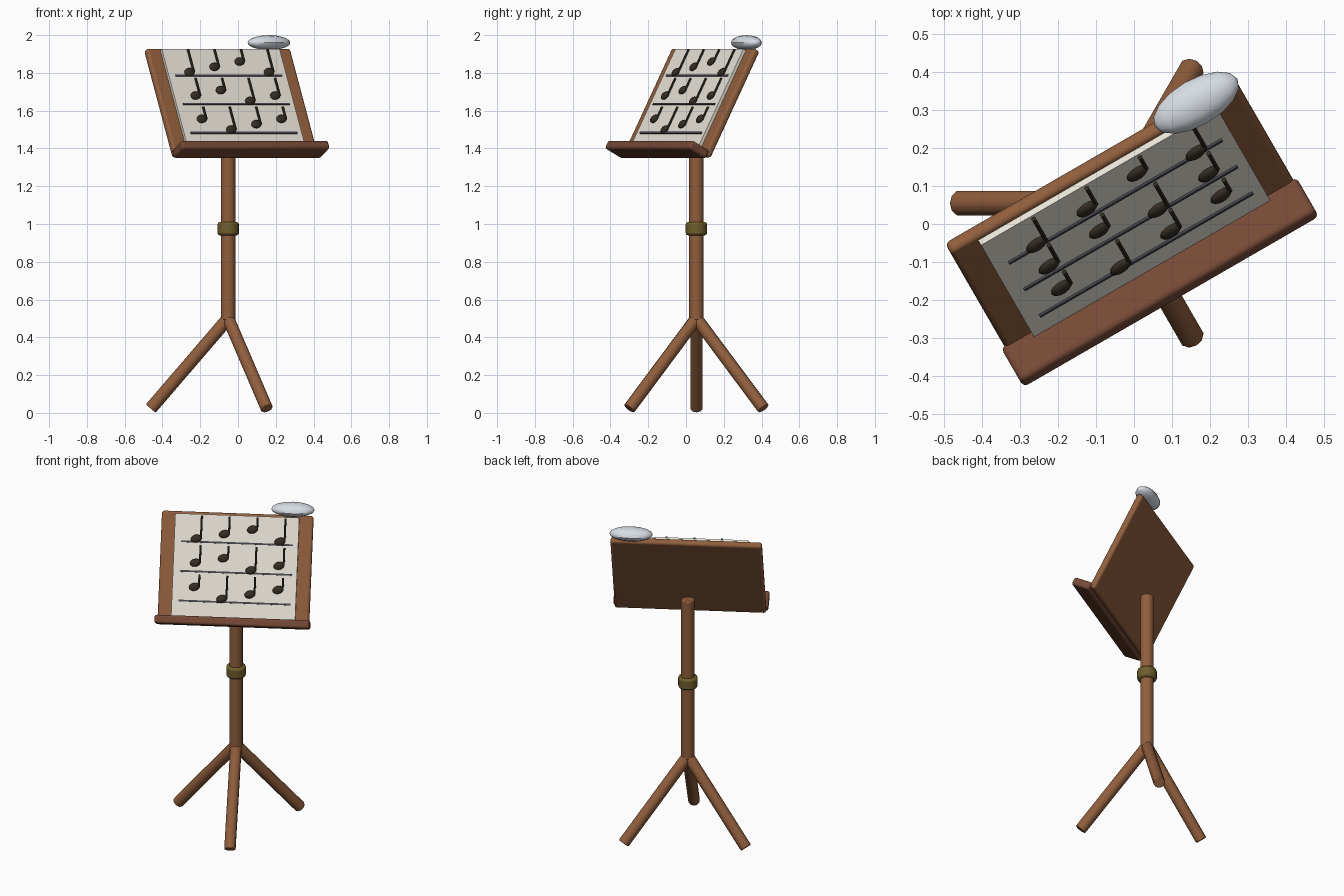
import bpy, bmesh, math
from mathutils import Matrix, Vector

if "Cube" in bpy.data.objects:
    bpy.data.objects.remove(bpy.data.objects["Cube"])

T, R = Matrix.Translation, Matrix.Rotation


def material(name, rgb):
    m = bpy.data.materials.new(name)
    m.diffuse_color = (*rgb, 1)
    m.use_nodes = True
    m.node_tree.nodes["Principled BSDF"].inputs["Base Color"].default_value = m.diffuse_color
    return m


wood = material("brown wood", (0.28, 0.112, 0.046))
red_wood = material("red brown wood", (0.18, 0.066, 0.036))
brass = material("dull brass", (0.16, 0.11, 0.025))
cream = material("cream paper", (0.80, 0.76, 0.68))
grey = material("line grey", (0.06, 0.06, 0.075))
ink = material("dark ink", (0.035, 0.026, 0.017))
white = material("cool white", (0.68, 0.72, 0.78))

# Whole stand is turned 30 degrees; the desk also leans back 28 degrees
stand = T((-0.052, 0.055, 0)) @ R(math.radians(30), 4, 'Z')
desk = stand @ T((0, -0.031, 1.64)) @ R(math.radians(-28), 4, 'X')


def finish(name, bm, mat, matrix, bevel=0, segments=3):
    mesh = bpy.data.meshes.new(name)
    bmesh.ops.recalc_face_normals(bm, faces=bm.faces[:])
    bm.to_mesh(mesh)
    bm.free()
    mesh.materials.append(mat)
    ob = bpy.data.objects.new(name, mesh)
    bpy.context.collection.objects.link(ob)
    ob.matrix_world = matrix
    if bevel:
        mod = ob.modifiers.new("rounded edges", 'BEVEL')
        mod.width, mod.segments, mod.limit_method = bevel, segments, 'ANGLE'
        mod.angle_limit = math.radians(50)
    bpy.ops.object.select_all(action='DESELECT')
    ob.select_set(True)
    bpy.context.view_layer.objects.active = ob
    bpy.ops.object.shade_smooth_by_angle(angle=math.radians(40))
    return ob


def box(name, size, centre, mat, bevel=0):
    bm = bmesh.new()
    bmesh.ops.create_cube(bm, size=1, matrix=T(centre) @ Matrix.Diagonal((*size, 1)))
    return finish(name, bm, mat, desk, bevel)


def rod(name, a, b, r, mat, matrix, sides=12, bevel=0):
    a, b = Vector(a), Vector(b)
    rot = (b - a).to_track_quat('Z', 'Y').to_matrix().to_4x4()
    bm = bmesh.new()
    bmesh.ops.create_cone(bm, cap_ends=True, segments=sides, radius1=r, radius2=r,
                          depth=(b - a).length, matrix=T((a + b) / 2) @ rot)
    return finish(name, bm, mat, matrix, bevel, 2)


def ellipsoid(name, radii, mat, matrix, seg, rings):
    bm = bmesh.new()
    bmesh.ops.create_uvsphere(bm, u_segments=seg, v_segments=rings, radius=1)
    bmesh.ops.transform(bm, matrix=Matrix.Diagonal((*radii, 1)), verts=bm.verts[:])
    return finish(name, bm, mat, matrix)


# Post, collar and three splayed legs
rod("post", (0, 0, 0.49), (0, 0, 1.5), 0.039, wood, stand, 14, 0.006)
rod("collar", (0, 0, 0.94), (0, 0, 1.01), 0.057, brass, stand, 16, 0.012)
for i, deg in enumerate((30, 150, 270)):
    c, s = math.cos(math.radians(deg)), math.sin(math.radians(deg))
    rod(f"leg_{i + 1}", (0, 0, 0.5), (0.41 * c, 0.41 * s, 0.023), 0.034, wood, stand, 10, 0.005)

# Desk board, ledge and paper
box("desk_board", (0.88, 0.04, 0.64), (0, 0, 0), wood, 0.014)
box("ledge", (0.90, 0.12, 0.05), (0, -0.07, -0.315), red_wood, 0.014)
box("sheet", (0.72, 0.018, 0.595), (0, -0.028, 0.008), cream)

# Three rows of music: a line and four notes each
for row in range(3):
    line = 0.145 - 0.172 * row
    box(f"staff_line_{row + 1}", (0.65, 0.008, 0.01), (0.005, -0.039, line), grey)
    for col in range(4):
        x = -0.232 + 0.162 * col
        z = line + 0.018 + 0.032 * ((row + col) % 3)
        tag = f"{row + 1}_{col + 1}"
        ellipsoid("note_head_" + tag, (0.032, 0.014, 0.023), ink,
                  desk @ T((x, -0.043, z)) @ R(math.radians(-15), 4, 'Y'), 12, 8)
        rod("note_stem_" + tag, (x + 0.027, -0.044, z), (x + 0.027, -0.044, line + 0.153),
            0.0065, ink, desk, 6)

# Soft pad resting on the top right corner
ellipsoid("top_pad", (0.061, 0.04, 0.126), white,
          T((0.164, 0.32, 1.96)) @ R(math.radians(30), 4, 'Z') @ R(math.radians(90), 4, 'Y')
          @ R(math.radians(90), 4, 'Z'), 12, 8)
